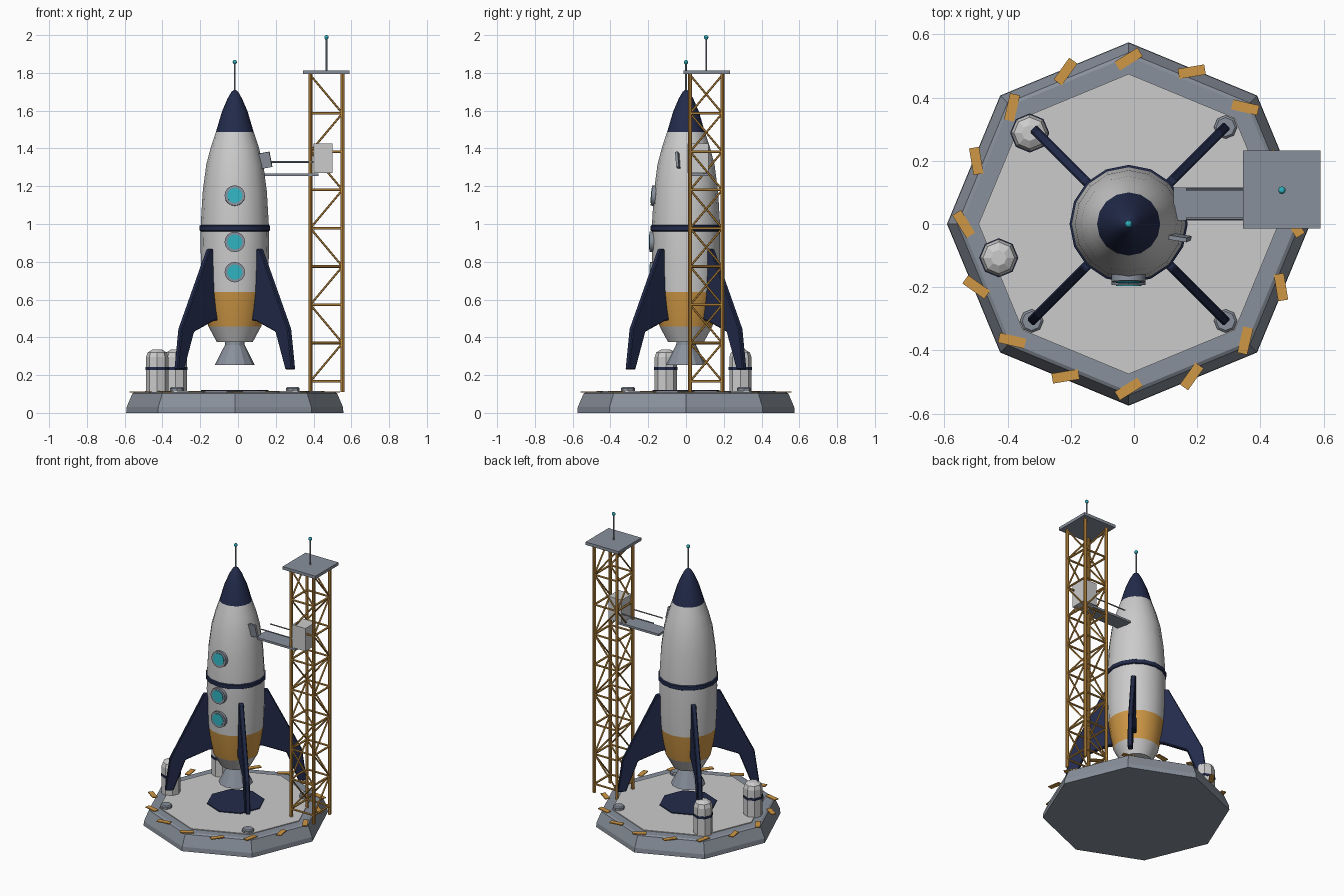
import bpy, bmesh, math
from mathutils import Vector, Matrix, Euler

if "Cube" in bpy.data.objects:
    bpy.data.objects.remove(bpy.data.objects["Cube"])

CX = -0.017  # rocket and pad axis


def mat(name, c):
    m = bpy.data.materials.new(name)
    m.diffuse_color = (*c, 1)
    m.use_nodes = True
    m.node_tree.nodes["Principled BSDF"].inputs["Base Color"].default_value = m.diffuse_color
    return m


NAVY = mat("navy", (0.016, 0.024, 0.07))
ORANGE = mat("orange", (0.62, 0.31, 0.06))
TEAL = mat("teal", (0.03, 0.45, 0.53))
WHITE = mat("white", (0.78, 0.78, 0.78))
DECK = mat("deck_grey", (0.60, 0.62, 0.63))
STEEL = mat("steel", (0.25, 0.28, 0.33))


def finish(name, bm, material, smooth=False):
    bmesh.ops.recalc_face_normals(bm, faces=bm.faces)
    me = bpy.data.meshes.new(name)
    bm.to_mesh(me)
    bm.free()
    me.materials.append(material)
    ob = bpy.data.objects.new(name, me)
    bpy.context.collection.objects.link(ob)
    if smooth:
        bpy.ops.object.select_all(action='DESELECT')
        ob.select_set(True)
        bpy.context.view_layer.objects.active = ob
        bpy.ops.object.shade_smooth_by_angle(angle=math.radians(30))
    return ob


def lathe(name, profile, n, material, x=CX, y=0.0, smooth=False, closed=False):
    """Revolve (radius, z) points; ends are capped unless the profile is closed."""
    bm = bmesh.new()
    rings = [[bm.verts.new((x + r * math.cos(2 * math.pi * i / n),
                            y + r * math.sin(2 * math.pi * i / n), z))
              for i in range(n)] for r, z in profile]
    pairs = list(zip(rings, rings[1:]))
    if closed:
        pairs.append((rings[-1], rings[0]))
    else:
        bm.faces.new(rings[0])
        bm.faces.new(rings[-1])
    for a, b in pairs:
        for i in range(n):
            j = (i + 1) % n
            bm.faces.new((a[i], a[j], b[j], b[i]))
    return finish(name, bm, material, smooth)


def add_box(bm, center, size, rot=(0, 0, 0)):
    m = Matrix.Translation(center) @ Euler([math.radians(a) for a in rot]).to_matrix().to_4x4()
    bmesh.ops.create_cube(bm, size=1, matrix=m @ Matrix.Diagonal((*size, 1)))


def box(name, center, size, material, rot=(0, 0, 0)):
    bm = bmesh.new()
    add_box(bm, center, size, rot)
    return finish(name, bm, material)


def add_rod(bm, a, b, r, n=6):
    a, b = Vector(a), Vector(b)
    d = b - a
    m = Matrix.Translation((a + b) / 2) @ d.to_track_quat('Z', 'Y').to_matrix().to_4x4()
    bmesh.ops.create_cone(bm, cap_ends=True, segments=n, radius1=r, radius2=r,
                          depth=d.length, matrix=m)


def rod(name, a, b, r, material, n=6, smooth=False):
    bm = bmesh.new()
    add_rod(bm, a, b, r, n)
    return finish(name, bm, material, smooth)


def antenna(name, x, y, z0, z1):
    rod(name + "_mast", (x, y, z0), (x, y, z1), 0.005, STEEL, 8)
    bm = bmesh.new()
    bmesh.ops.create_uvsphere(bm, u_segments=10, v_segments=6, radius=0.012,
                              matrix=Matrix.Translation((x, y, z1)))
    finish(name + "_tip", bm, TEAL, True)


# Launch pad
lathe("pad_base", [(0.575, 0), (0.573, 0.03), (0.542, 0.103), (0.53, 0.11)], 8, STEEL)
lathe("pad_deck", [(0.475, 0.09), (0.475, 0.115)], 8, DECK)
lathe("blast_mark", [(0.178, 0.11), (0.178, 0.121)], 8, NAVY)

# Warning stripes round the rim
bm = bmesh.new()
for i in range(16):
    a = i * 22.5
    t = math.radians(a)
    add_box(bm, (CX + 0.522 * math.cos(t), 0.522 * math.sin(t), 0.111),
            (0.085, 0.032, 0.006), (0, 0, a - 58))
finish("rim_stripes", bm, ORANGE)

# Rocket body
lathe("rocket_tail", [(0.095, 0.375), (0.14, 0.458)], 16, WHITE, smooth=True)
lathe("rocket_orange_band", [(0.14, 0.458), (0.16, 0.55), (0.173, 0.64)], 16, ORANGE, smooth=True)
lathe("rocket_hull", [(0.173, 0.64), (0.179, 0.76), (0.181, 0.9), (0.18, 1.0), (0.17, 1.17),
                      (0.151, 1.315), (0.126, 1.41), (0.1, 1.487)], 16, WHITE, smooth=True)
lathe("rocket_nose", [(0.1, 1.487), (0.068, 1.595), (0.038, 1.665), (0.018, 1.7), (0.004, 1.71)],
      16, NAVY, smooth=True)
lathe("hull_ring", [(0.178, 0.96), (0.187, 0.966), (0.187, 0.99), (0.178, 0.996)], 16, NAVY, smooth=True)
lathe("engine_nozzle", [(0.05, 0.38), (0.052, 0.36), (0.075, 0.315), (0.106, 0.253),
                        (0.096, 0.253), (0.04, 0.36), (0.04, 0.38)], 12, STEEL, closed=True)
antenna("nose_antenna", CX, 0, 1.7, 1.857)

# Portholes: steel rim with a teal pane
for i, (z, r, tilt) in enumerate([(1.15, 0.171, 0.08), (0.905, 0.181, 0), (0.745, 0.178, 0)]):
    out = Vector((0, -math.cos(tilt), math.sin(tilt)))
    c = Vector((CX, -r, z))
    rod(f"porthole_rim_{i}", c - out * 0.03, c + out * 0.012, 0.054, STEEL, 16, True)
    rod(f"porthole_glass_{i}", c, c + out * 0.015, 0.04, TEAL, 16, True)

# Fins and foot plates at the diagonals
FIN = [(0.14, 0.49), (0.17, 0.487), (0.315, 0.43), (0.39, 0.23), (0.442, 0.23),
       (0.412, 0.445), (0.2, 0.868), (0.15, 0.868)]
for i in range(4):
    a = math.radians(45 + 90 * i)
    d, s = Vector((math.cos(a), math.sin(a), 0)), Vector((-math.sin(a), math.cos(a), 0))
    bm = bmesh.new()
    sides = [[bm.verts.new(Vector((CX, 0, z)) + d * r + s * k) for r, z in FIN]
             for k in (-0.015, 0.015)]
    bm.faces.new(sides[0])
    bm.faces.new(sides[1])
    for j in range(len(FIN)):
        k = (j + 1) % len(FIN)
        bm.faces.new((sides[0][j], sides[0][k], sides[1][k], sides[1][j]))
    fin = finish(f"fin_{i}", bm, NAVY)
    bev = fin.modifiers.new("soft_edges", 'BEVEL')
    bev.width, bev.segments = 0.005, 1
    p = d * 0.434
    lathe(f"foot_plate_{i}", [(0.037, 0.11), (0.037, 0.13), (0.03, 0.136)], 8, STEEL, CX + p.x, p.y)

# Fuel tanks
for i, (x, y) in enumerate([(-0.33, 0.288), (-0.428, -0.107)]):
    lathe(f"fuel_tank_{i}", [(0.059, 0.11), (0.059, 0.295), (0.05, 0.32), (0.025, 0.335)], 8, WHITE, x, y)
    lathe(f"fuel_tank_band_{i}", [(0.062, 0.227), (0.062, 0.243)], 8, NAVY, x, y)

# Service tower: legs, level frames and diagonals
TX, TY, H = 0.468, 0.107, 0.085
corners = [(TX - H, TY - H), (TX + H, TY - H), (TX + H, TY + H), (TX - H, TY + H)]
levels = [0.167 + 0.2027 * k for k in range(9)]
bm = bmesh.new()
for x, y in corners:
    add_rod(bm, (x, y, 0.11), (x, y, 1.795), 0.0105, 8)
for k, z in enumerate(levels):
    for i in range(4):
        a, b = corners[i], corners[(i + 1) % 4]
        if k < 8:
            add_rod(bm, (*a, z), (*b, z), 0.007)
            if (k + (i == 2)) % 2:
                a, b = b, a
            add_rod(bm, (*a, z), (*b, levels[k + 1]), 0.0055)
finish("tower_frame", bm, ORANGE)
box("tower_top", (TX, 0.109, 1.803), (0.246, 0.246, 0.02), STEEL)
antenna("tower_antenna", TX, TY, 1.81, 1.988)

# Access arm, cabin and open hatch
box("arm_walkway", (0.275, 0.063, 1.26), (0.3, 0.105, 0.014), STEEL)
for side, y in (("front", 0.016), ("back", 0.11)):
    rod(f"arm_rail_{side}", (0.165, y, 1.328), (0.41, y, 1.328), 0.0045, STEEL)
box("arm_cabin", (0.45, 0.063, 1.348), (0.1, 0.11, 0.155), DECK)
box("open_hatch", (0.142, -0.043, 1.337), (0.065, 0.014, 0.082), STEEL, (6, -10, -9))
